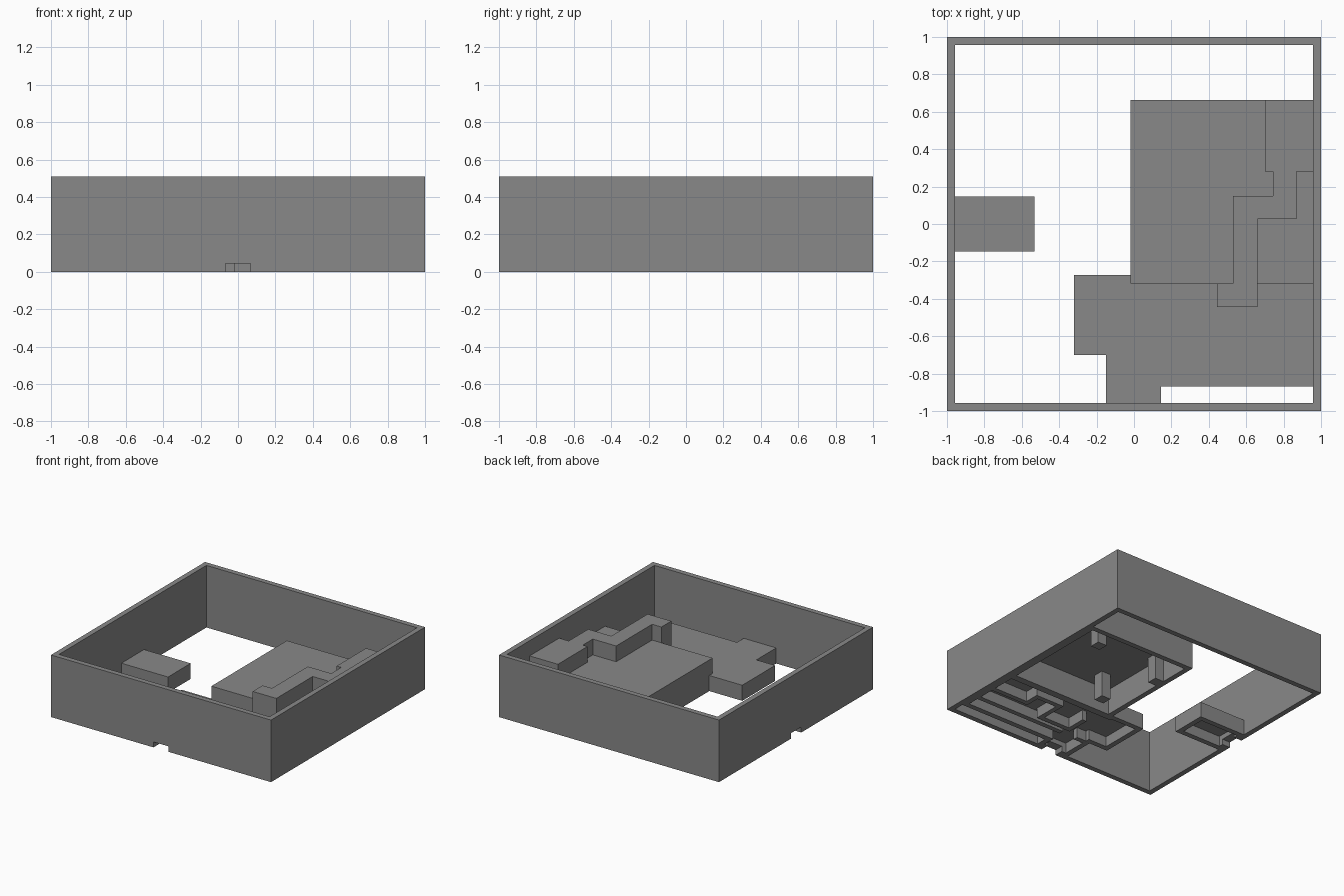
import bpy, bmesh

T = 0.043  # wall thickness
cube = bpy.data.objects.get("Cube")
if cube:
    bpy.data.objects.remove(cube, do_unlink=True)

stone = bpy.data.materials.new("grey_stone")
stone.use_nodes = True
GREY = (0.25, 0.25, 0.25, 1)
stone.diffuse_color = GREY
stone.node_tree.nodes["Principled BSDF"].inputs["Base Color"].default_value = GREY


def prism(name, outline, z0, z1, hollow=False, capped=True):
    """Extrude a counter-clockwise outline; hollow ones are open below."""
    bm = bmesh.new()
    low = [bm.verts.new((x, y, z0)) for x, y in outline]
    high = [bm.verts.new((x, y, z1)) for x, y in outline]
    for i in range(len(low)):
        j = (i + 1) % len(low)
        bm.faces.new((low[i], low[j], high[j], high[i]))
    if capped:
        bm.faces.new(high)
        if not hollow:
            bm.faces.new(low[::-1])
    mesh = bpy.data.meshes.new(name)
    bm.to_mesh(mesh)
    bm.free()
    mesh.materials.append(stone)
    obj = bpy.data.objects.new(name, mesh)
    bpy.context.collection.objects.link(obj)
    if hollow:
        shell = obj.modifiers.new("shell", 'SOLIDIFY')
        shell.thickness = T
        shell.offset = -1
        shell.use_even_offset = True
    return obj


def rect(x0, y0, x1, y1):
    return [(x0, y0), (x1, y0), (x1, y1), (x0, y1)]


def cut(obj, cutter):
    mod = obj.modifiers.new("doorway", 'BOOLEAN')
    mod.operation = 'DIFFERENCE'
    mod.object = cutter
    mod.solver = 'EXACT'


# Outer enclosure, open above and below
outer = prism("outer_wall", rect(-1, -1, 1, 1), 0, 0.51, True, False)

# Side room against the left-hand wall
side_room = prism("side_room", rect(-0.97, -0.147, -0.533, 0.147), 0, 0.128, True)

# Low front rooms with an entry passage
front_rooms = prism("front_rooms", [
    (-0.32, -0.70), (-0.15, -0.70), (-0.15, -0.97), (0.145, -0.97),
    (0.145, -0.87), (0.97, -0.87), (0.97, -0.29), (0, -0.29),
    (0, -0.273), (-0.32, -0.273)], 0, 0.128, True)

# Main hall
prism("main_hall", rect(-0.02, -0.317, 0.97, 0.663), 0, 0.255, True)

# Raised passage winding over the hall, and its end beyond the hall
prism("raised_passage", [
    (0.53, -0.31), (0.66, -0.31), (0.66, 0.027), (0.87, 0.027),
    (0.87, 0.28), (0.97, 0.28), (0.97, 0.663), (0.70, 0.663),
    (0.70, 0.28), (0.742, 0.28), (0.742, 0.15), (0.53, 0.15)], 0.23, 0.385)
prism("passage_end", [
    (0.445, -0.445), (0.66, -0.445), (0.66, -0.31), (0.53, -0.31),
    (0.53, -0.317), (0.445, -0.317)], 0.1, 0.385)

# Hall pillars
for i, (x, y) in enumerate([(0.2, -0.13), (0.74, 0.47), (0.06, 0.33)]):
    s = 0.042
    prism(f"hall_pillar_{i + 1}", rect(x - s, y - s, x + s, y + s), 0, 0.23)

# Partitions between the front rooms
partitions = [
    (0.62, -0.56, 0.95, -0.52), (0.58, -0.56, 0.62, -0.40),
    (0.40, -0.44, 0.58, -0.40), (0.36, -0.66, 0.40, -0.40),
    (0.08, -0.66, 0.36, -0.62), (0.08, -0.62, 0.12, -0.46),
    (0.12, -0.73, 0.95, -0.69), (-0.13, -0.73, -0.02, -0.69),
]
for i, p in enumerate(partitions):
    prism(f"partition_{i + 1}", rect(*p), 0, 0.1)

# Doorways through the outer wall
front_door = prism("front_door_cutter", rect(-0.068, -1.1, 0.068, -0.88), -0.1, 0.045)
side_door = prism("side_door_cutter", rect(-1.1, -0.068, -0.88, 0.068), -0.1, 0.045)
for cutter in (front_door, side_door):
    cutter.hide_render = True
    cutter.display_type = 'WIRE'
    cut(outer, cutter)
cut(front_rooms, front_door)
cut(side_room, side_door)
